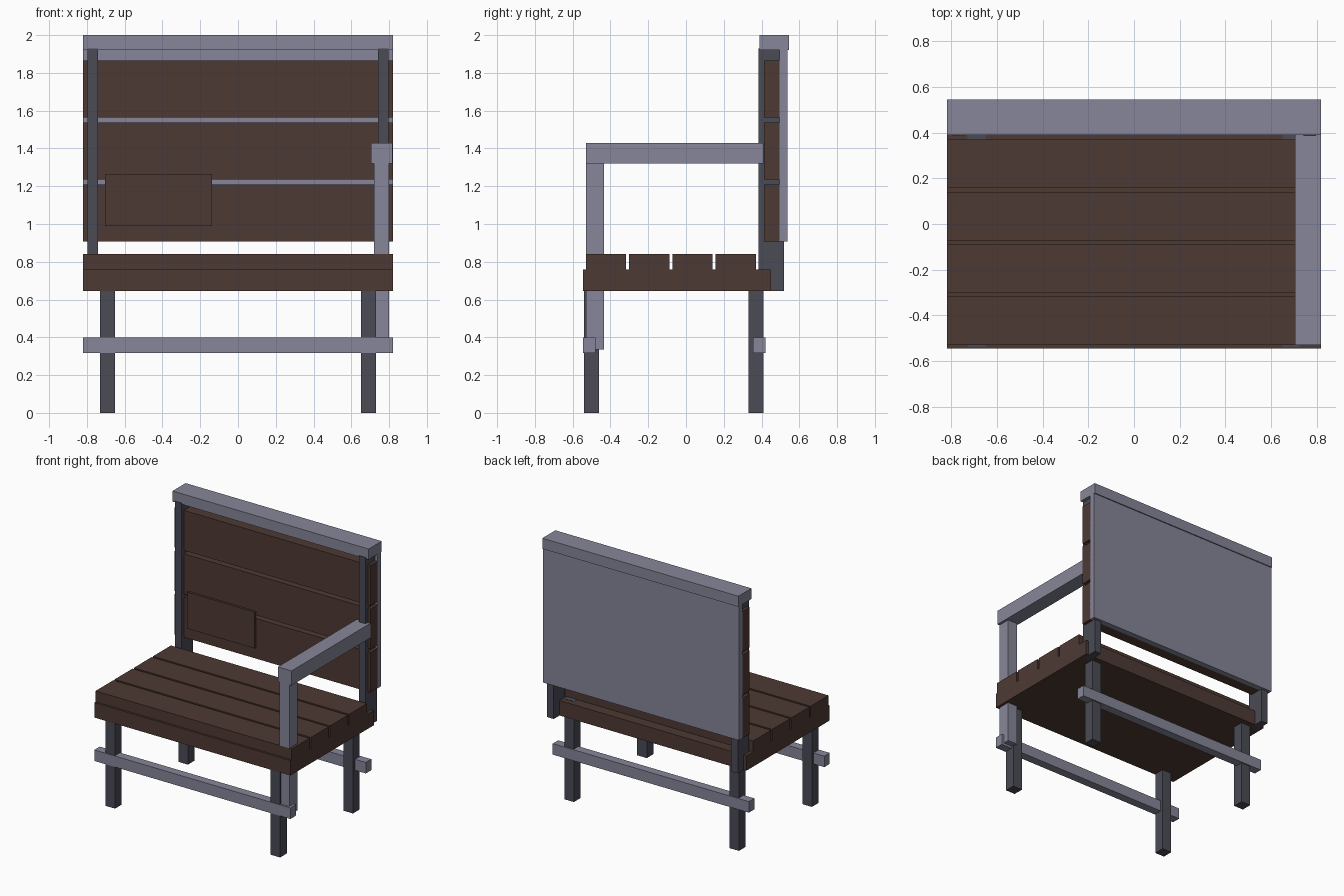
import bpy
from mathutils import Vector

default_cube = bpy.data.objects.get("Cube")
if default_cube:
    bpy.data.objects.remove(default_cube, do_unlink=True)


def make_material(name, rgb):
    mat = bpy.data.materials.new(name)
    mat.use_nodes = True
    mat.diffuse_color = (*rgb, 1)
    mat.node_tree.nodes["Principled BSDF"].inputs["Base Color"].default_value = (*rgb, 1)
    return mat


wood = make_material("dark brown wood", (0.076, 0.042, 0.034))
light_metal = make_material("light grey metal", (0.238, 0.238, 0.319))
dark_metal = make_material("dark grey metal", (0.069, 0.069, 0.093))


def box(name, mat, x, y, z):
    """Box spanning the given (low, high) ranges."""
    low, high = Vector((x[0], y[0], z[0])), Vector((x[1], y[1], z[1]))
    bpy.ops.mesh.primitive_cube_add(size=1, location=(low + high) / 2)
    obj = bpy.context.object
    obj.name = name
    obj.scale = high - low
    bpy.ops.object.transform_apply(location=False, rotation=False, scale=True)
    obj.data.materials.append(mat)
    return obj


FULL = (-0.82, 0.82)

# Seat: solid base with four slats on top
box("seat_base", wood, FULL, (-0.545, 0.45), (0.645, 0.758))
for i in range(4):
    y = -0.53 + i * 0.229
    box(f"seat_slat_{i + 1}", wood, FULL, (y, y + 0.213), (0.75, 0.84))

# Legs and back posts on both sides
for side, s in (("right", -1), ("left", 1)):
    leg_x = sorted((s * 0.65, s * 0.73))
    box(f"front_leg_{side}", dark_metal, leg_x, (-0.54, -0.46), (0, 0.76))
    box(f"back_leg_{side}", dark_metal, leg_x, (0.33, 0.41), (0, 0.76))
    post_x = sorted((s * 0.742, s * 0.797))
    box(f"back_post_{side}", dark_metal, post_x, (0.385, 0.52), (0.645, 1.93))

# Stretchers between the legs
for name, y in (("front_stretcher", -0.545), ("back_stretcher", 0.355)):
    box(name, light_metal, FULL, (y, y + 0.065), (0.317, 0.4))

# Backrest: three planks, rear panel, top rail and plaque
for i in range(3):
    z = 0.907 + i * 0.328
    box(f"back_plank_{i + 1}", wood, FULL, (0.412, 0.496), (z, z + 0.303))
box("back_panel", light_metal, FULL, (0.495, 0.537), (0.907, 1.922))
box("top_rail", light_metal, FULL, (0.389, 0.545), (1.92, 2.0))
box("plaque", wood, (-0.705, -0.137), (0.395, 0.413), (0.99, 1.265))

# Single armrest on the left side
box("armrest_post", light_metal, (0.72, 0.8), (-0.53, -0.433), (0.335, 1.33))
box("armrest", light_metal, (0.705, 0.819), (-0.53, 0.411), (1.32, 1.43))
